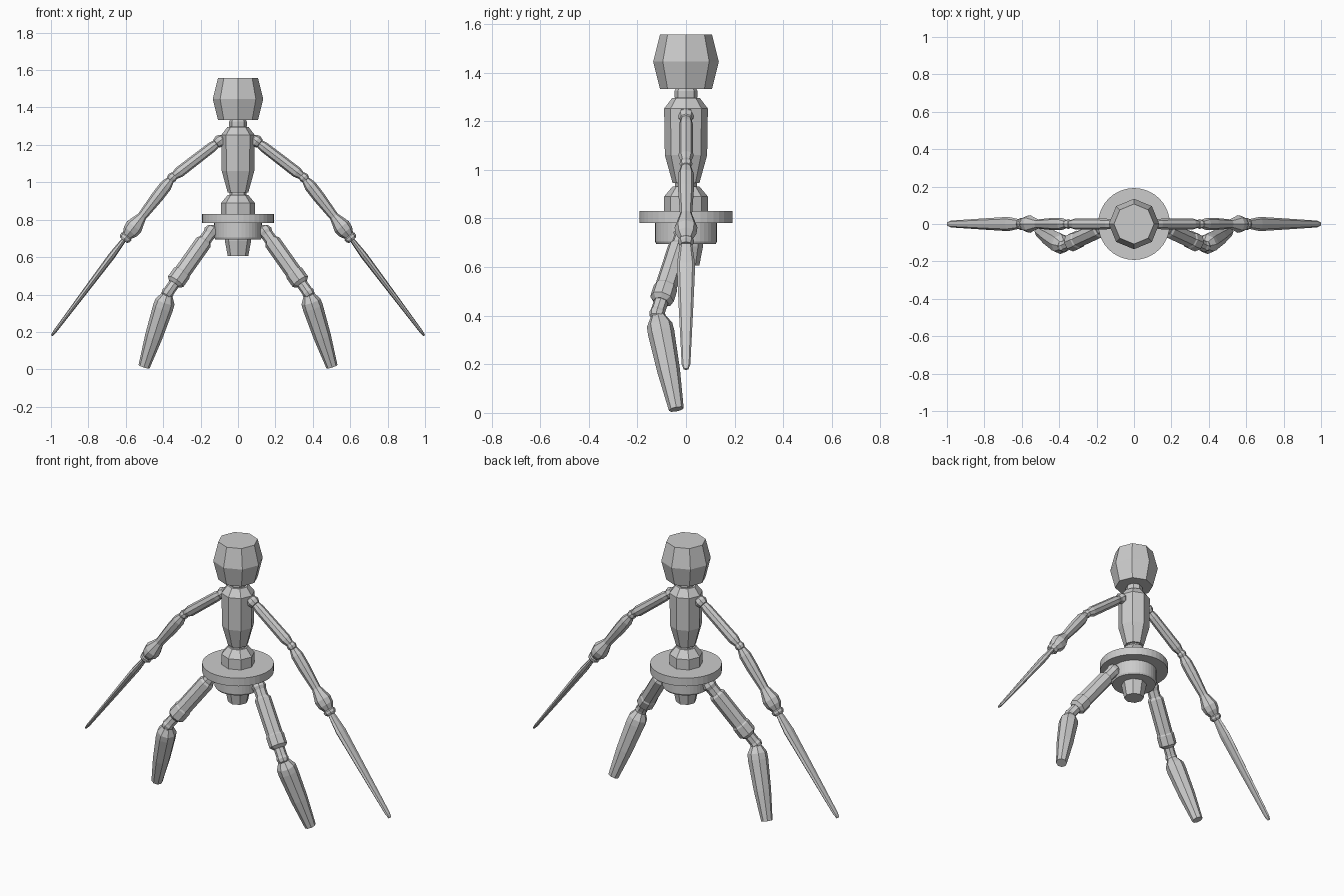
import bpy, math
from mathutils import Vector

if "Cube" in bpy.data.objects:
    bpy.data.objects.remove(bpy.data.objects["Cube"])

grey = bpy.data.materials.new("plain grey")
grey.diffuse_color = (0.6, 0.6, 0.6, 1)
grey.use_nodes = True
grey.node_tree.nodes["Principled BSDF"].inputs["Base Color"].default_value = grey.diffuse_color


def turned(name, start, end, profile, sides=8, mirror=False, flat=1.0):
    """Turned part along start-end; profile is (fraction, radius); flat thins it across y."""
    start, end = Vector(start), Vector(end)
    axis = (end - start).normalized()
    v = Vector((0, 1, 0))
    v = (v - axis * v.dot(axis)).normalized()
    u = v.cross(axis)
    verts, faces = [], []
    for t, r in profile:
        c = start.lerp(end, t)
        for i in range(sides):
            a = 2 * math.pi * i / sides
            verts.append(c + u * (r * flat * math.cos(a)) + v * (r * math.sin(a)))
    for k in range(len(profile) - 1):
        for i in range(sides):
            j = (i + 1) % sides
            a, b = k * sides, (k + 1) * sides
            faces.append((a + i, a + j, b + j, b + i))
    last = (len(profile) - 1) * sides
    faces.append(tuple(reversed(range(sides))))
    faces.append(tuple(range(last, last + sides)))
    mesh = bpy.data.meshes.new(name)
    mesh.from_pydata(verts, [], faces)
    mesh.materials.append(grey)
    obj = bpy.data.objects.new(name, mesh)
    bpy.context.collection.objects.link(obj)
    if mirror:
        obj.modifiers.new("mirror", 'MIRROR').use_mirror_merge = False
    return obj


def upright(name, heights, sides=8):
    """Turned part on the central axis, given as (height, radius)."""
    z0, z1 = heights[0][0], heights[-1][0]
    return turned(name, (0, 0, z0), (0, 0, z1),
                  [((z - z0) / (z1 - z0), r) for z, r in heights], sides)


def ball(name, centre, r, direction):
    c, d = Vector(centre), Vector(direction).normalized() * r
    prof = [((1 - math.cos(a)) / 2, r * math.sin(a))
            for a in [math.pi * f for f in (0.1, 0.3, 0.5, 0.7, 0.9)]]
    return turned(name, c - d, c + d, prof, 8, True)


# Head, neck and trunk
upright("head", [(1.333, 0.107), (1.445, 0.135), (1.557, 0.107)])
upright("neck", [(1.28, 0.04), (1.30, 0.047), (1.325, 0.047), (1.345, 0.035)])
upright("chest", [(0.945, 0.055), (1.06, 0.087), (1.252, 0.09), (1.295, 0.057)])
upright("waist", [(0.92, 0.045), (0.955, 0.045)])
upright("abdomen", [(0.82, 0.09), (0.89, 0.09), (0.932, 0.055)])

# Hip disc, pelvis and tail stub
upright("hip_disc", [(0.782, 0.192), (0.83, 0.192)], 40)
upright("pelvis", [(0.695, 0.122), (0.705, 0.127), (0.785, 0.127)], 40)
upright("lower_stub", [(0.607, 0.055), (0.685, 0.07), (0.72, 0.07)])

# Arms
shoulder, elbow = (0.098, 0, 1.22), (0.352, 0, 1.025)
wrist, tip = (0.612, 0, 0.69), (0.996, 0, 0.18)
ball("shoulder_joint", shoulder, 0.034, (1, 0, -0.75))
turned("upper_arm", shoulder, elbow,
       [(0.06, 0.022), (0.16, 0.028), (0.85, 0.03), (0.96, 0.02)], 8, True)
ball("elbow_joint", elbow, 0.027, (1, 0, -1))
turned("forearm", elbow, wrist,
       [(0.04, 0.022), (0.13, 0.033), (0.3, 0.033), (0.62, 0.025),
        (0.78, 0.047), (0.86, 0.043), (0.94, 0.025)], 8, True)
turned("wrist_ring", elbow, wrist,
       [(0.92, 0.025), (0.94, 0.033), (0.97, 0.033), (1.0, 0.024)], 8, True)
turned("hand_blade", wrist, tip,
       [(-0.02, 0.024), (0.16, 0.038), (0.5, 0.03), (0.96, 0.018), (1.0, 0.01)],
       8, True, 0.5)

# Legs
hip, knee, foot = (0.145, -0.012, 0.735), (0.375, -0.118, 0.41), (0.502, -0.04, 0.015)
ball("hip_joint", hip, 0.04, (0.23, -0.1, -0.33))
turned("hip_link", hip, knee, [(0.0, 0.034), (0.2, 0.034)], 8, True)
turned("thigh", hip, knee,
       [(0.14, 0.036), (0.17, 0.045), (0.66, 0.045), (0.68, 0.05),
        (0.82, 0.05), (0.86, 0.032)], 8, True)
turned("knee_link", hip, knee, [(0.82, 0.03), (1.0, 0.03)], 8, True)
ball("knee_joint", knee, 0.034, (0.23, -0.1, -0.33))
turned("shin", knee, foot,
       [(0.02, 0.028), (0.12, 0.053), (0.2, 0.055), (0.6, 0.047), (1.0, 0.031)], 8, True)
